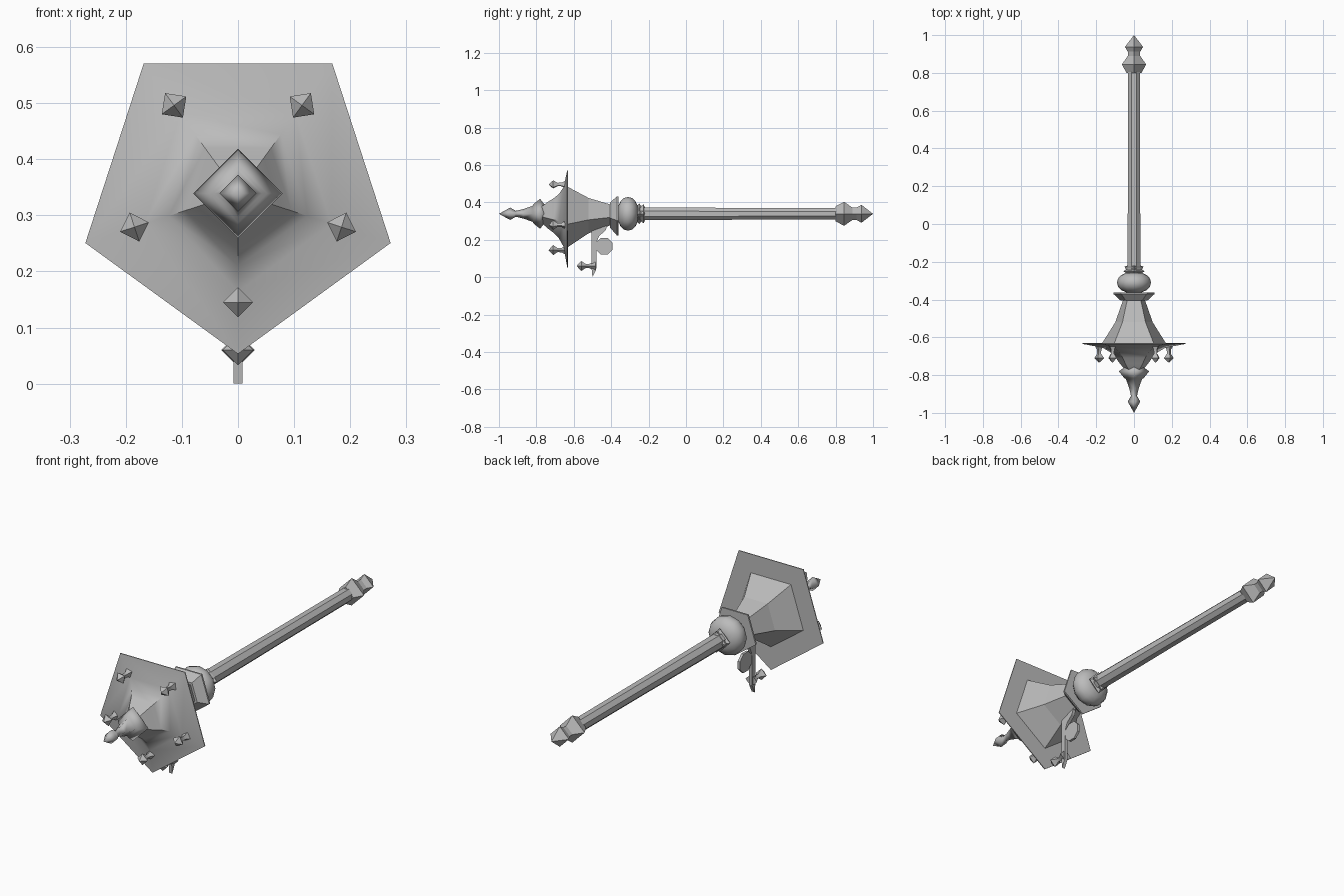
import bpy, bmesh
from math import pi, cos, sin, radians

if "Cube" in bpy.data.objects:
    bpy.data.objects.remove(bpy.data.objects["Cube"])

AXIS_Z = 0.339
DOWN = -pi / 2

grey = bpy.data.materials.new("plain grey")
grey.use_nodes = True
grey.diffuse_color = (0.5, 0.5, 0.5, 1)
grey.node_tree.nodes["Principled BSDF"].inputs["Base Color"].default_value = (0.5, 0.5, 0.5, 1)


def finish(name, bm, angle):
    bmesh.ops.recalc_face_normals(bm, faces=bm.faces)
    mesh = bpy.data.meshes.new(name)
    bm.to_mesh(mesh)
    bm.free()
    mesh.materials.append(grey)
    ob = bpy.data.objects.new(name, mesh)
    bpy.context.collection.objects.link(ob)
    if angle:
        bpy.ops.object.select_all(action='DESELECT')
        ob.select_set(True)
        bpy.context.view_layer.objects.active = ob
        bpy.ops.object.shade_smooth_by_angle(angle=radians(angle))
    return ob


def turned(name, profile, sides, start=DOWN, x=0, z=AXIS_Z, angle=0):
    """Sweep a (y, radius) profile around an axis along y."""
    bm = bmesh.new()
    rings = []
    for y, r in profile:
        if r == 0:
            rings.append([bm.verts.new((x, y, z))] * sides)
        else:
            turn = [start + 2 * pi * i / sides for i in range(sides)]
            rings.append([bm.verts.new((x + r * cos(t), y, z + r * sin(t))) for t in turn])
    for a, b in zip(rings, rings[1:]):
        for i in range(sides):
            j = (i + 1) % sides
            quad = list(dict.fromkeys((a[i], a[j], b[j], b[i])))
            bm.faces.new(quad)
    for (y, r), ring in ((profile[0], rings[0]), (profile[-1], rings[-1])):
        if r:
            bm.faces.new(ring)
    return finish(name, bm, angle)


def plate(name, outline, half):
    """Extrude a (y, z) outline across x."""
    bm = bmesh.new()
    face = bm.faces.new([bm.verts.new((-half, y, z)) for y, z in outline])
    out = bmesh.ops.extrude_face_region(bm, geom=[face])
    moved = [v for v in out["geom"] if isinstance(v, bmesh.types.BMVert)]
    bmesh.ops.translate(bm, verts=moved, vec=(2 * half, 0, 0))
    return finish(name, bm, 0)


def small_finial(name, x, y, z, start):
    shape = [(-0.1, 0), (-0.075, 0.027), (-0.052, 0.011), (-0.03, 0.012), (0, 0.03)]
    turned(name, [(y + d, r) for d, r in shape], 4, start, x, z, 60)


# Lantern head: spire, five-sided roof, tapered glass and plinth
turned("spire", [(-1, 0), (-0.94, 0.033), (-0.91, 0.016), (-0.87, 0.025), (-0.82, 0.043),
                 (-0.815, 0.052), (-0.78, 0.08), (-0.757, 0.05), (-0.74, 0.04)], 4, angle=95)
turned("roof", [(-0.77, 0.05), (-0.74, 0.078), (-0.71, 0.1), (-0.68, 0.13), (-0.655, 0.175),
                (-0.635, 0.286), (-0.631, 0.286)], 5, angle=50)
turned("glass", [(-0.632, 0.178), (-0.52, 0.104), (-0.4, 0.06)], 5)
turned("plinth", [(-0.405, 0.075), (-0.37, 0.115), (-0.362, 0.115)], 5)

# Finials on the roof ridges
for i in range(5):
    a = DOWN + 2 * pi * i / 5
    small_finial(f"roof_finial_{i + 1}", 0.194 * cos(a), -0.635, AXIS_Z + 0.194 * sin(a), a)

# Pole with its knob, collar and end finial
knob = [(-0.31 - 0.056 * cos(pi * k / 8), 0.09 * sin(pi * k / 8) ** 0.8) for k in range(1, 8)]
turned("knob", knob, 12, angle=50)
turned("collar", [(-0.268, 0.035), (-0.25, 0.055), (-0.24, 0.042), (-0.226, 0.05), (-0.22, 0.035)], 4)
turned("pole", [(-0.26, 0.037), (0.03, 0.036), (0.3, 0.034), (0.82, 0.033)], 8, pi / 8, angle=30)
turned("end_finial", [(0.8, 0.04), (0.845, 0.064), (0.89, 0.033), (0.912, 0.033),
                      (0.938, 0.048), (1, 0)], 4)

# Hanging bracket under the glass
plate("bracket", [(-0.505, 0.25), (-0.505, 0.05), (-0.5, 0), (-0.48, 0.04), (-0.477, 0.19),
                  (-0.465, 0.22), (-0.43, 0.25), (-0.42, 0.28), (-0.5, 0.27)], 0.008)
plate("bracket_disc", [(-0.437 + 0.048 * cos(pi * k / 4 + pi / 8), 0.165 + 0.048 * sin(pi * k / 4 + pi / 8))
                       for k in range(8)], 0.006)
small_finial("bracket_finial", 0, -0.485, 0.06, DOWN)
